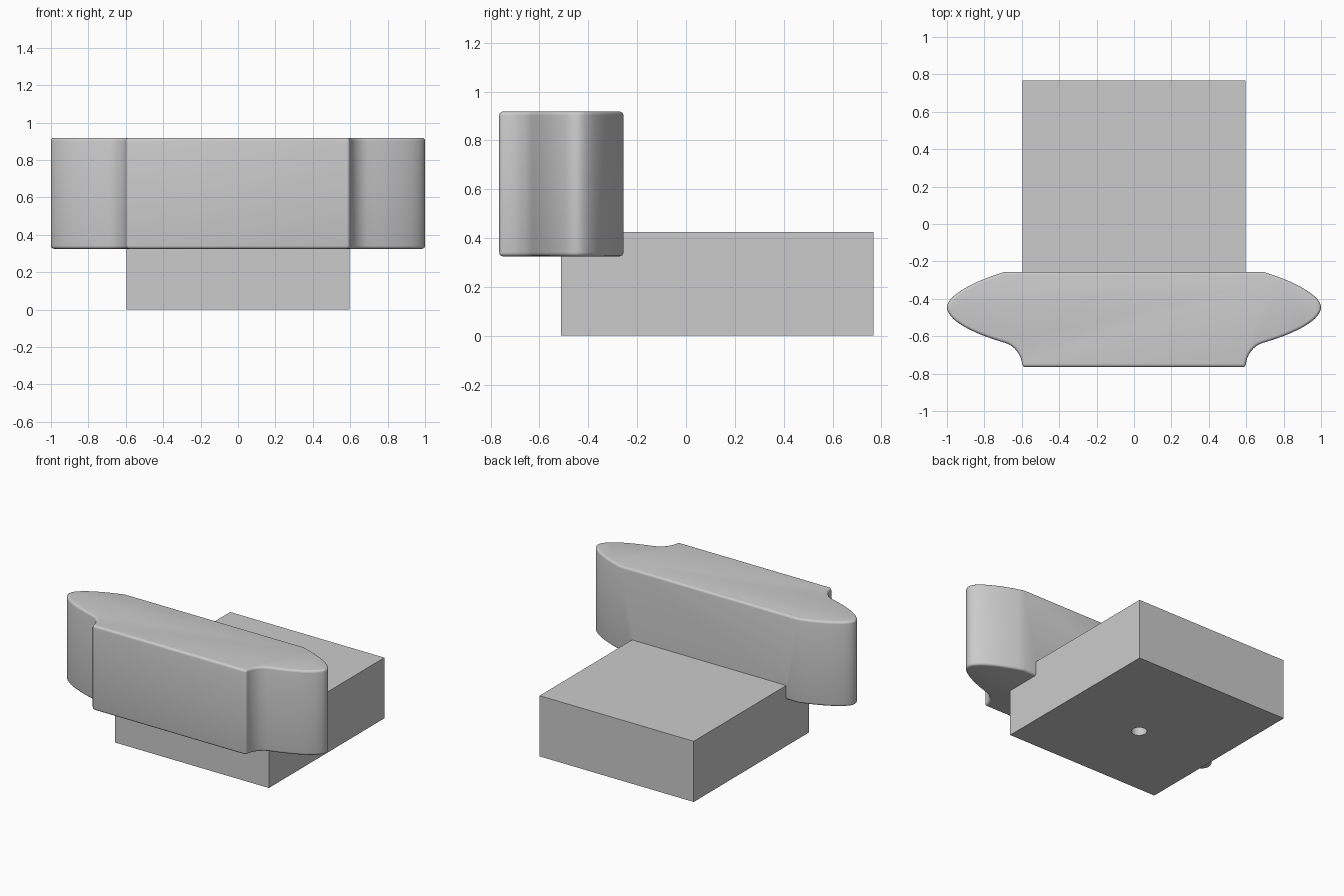
import bpy, bmesh, math
from mathutils import Vector
from mathutils.geometry import interpolate_bezier

if "Cube" in bpy.data.objects:
    bpy.data.objects.remove(bpy.data.objects["Cube"])

FRONT, BACK = -0.765, -0.256      # head depth
Z0, Z1 = 0.325, 0.918             # head height


def add_object(name, bm):
    bmesh.ops.recalc_face_normals(bm, faces=bm.faces)
    me = bpy.data.meshes.new(name)
    bm.to_mesh(me)
    bm.free()
    ob = bpy.data.objects.new(name, me)
    bpy.context.collection.objects.link(ob)
    return ob


def prism(name, outline, z0, z1):
    bm = bmesh.new()
    face = bm.faces.new([bm.verts.new((x, y, z0)) for x, y in outline])
    ext = bmesh.ops.extrude_face_region(bm, geom=[face])["geom"]
    bmesh.ops.translate(bm, vec=(0, 0, z1 - z0),
                        verts=[g for g in ext if isinstance(g, bmesh.types.BMVert)])
    return add_object(name, bm)


def apply_modifiers(ob):
    bpy.context.view_layer.objects.active = ob
    for m in list(ob.modifiers):
        bpy.ops.object.modifier_apply(modifier=m.name)


def boolean(ob, other, operation):
    m = ob.modifiers.new("bool", "BOOLEAN")
    m.operation, m.object, m.solver = operation, other, "EXACT"
    apply_modifiers(ob)
    bpy.data.objects.remove(other)


# head outline: right half from back to front, then mirrored
curves = [
    ((0.69, BACK), (0.86, -0.305), (1.0, -0.385), (1.0, -0.445)),
    ((1.0, -0.445), (1.0, -0.51), (0.88, -0.58), (0.69, -0.635)),
    ((0.69, -0.635), (0.64, -0.65), (0.597, -0.70), (0.597, FRONT)),
]
half = []
for k, (a, h1, h2, b) in enumerate(curves):
    pts = interpolate_bezier(Vector(a), Vector(h1), Vector(h2), Vector(b), 14 if k < 2 else 9)
    half += [(p[0], p[1]) for p in pts[(1 if k else 0):]]
head = prism("front_head", half + [(-x, y) for x, y in reversed(half)], Z0, Z1)

# rounded rims and front corners
bev = head.modifiers.new("bevel", "BEVEL")
bev.width, bev.segments = 0.016, 4
bev.limit_method, bev.angle_limit = "ANGLE", math.radians(40)
apply_modifiers(head)

# base block with a blind mounting hole underneath
base = prism("base_block", [(-0.597, -0.511), (0.597, -0.511),
                            (0.597, 0.767), (-0.597, 0.767)], 0, 0.425)
ring = [(0.05 * math.cos(t * math.tau / 32), 0.05 + 0.05 * math.sin(t * math.tau / 32))
        for t in range(32)]
boolean(base, prism("hole_cutter", ring, -0.1, 0.25), "DIFFERENCE")

# merge both into one solid body
boolean(base, head, "UNION")
base.name = "head_and_base"
bpy.ops.object.select_all(action="DESELECT")
base.select_set(True)
bpy.context.view_layer.objects.active = base
bpy.ops.object.shade_smooth_by_angle(angle=math.radians(30))
